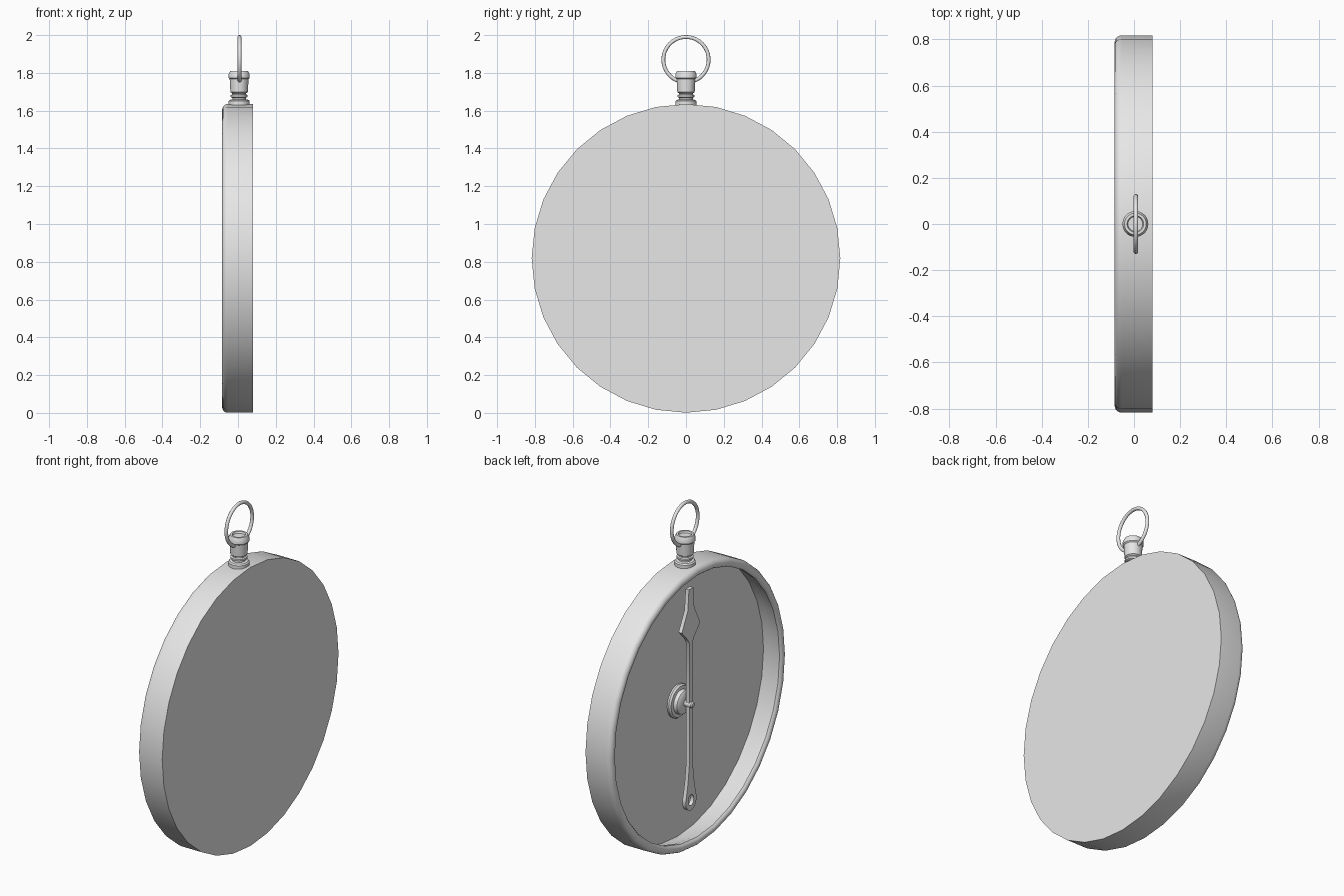
import bpy, bmesh, math
from mathutils import Vector

if "Cube" in bpy.data.objects:
    bpy.data.objects.remove(bpy.data.objects["Cube"])

grey = bpy.data.materials.new("grey_metal")
grey.diffuse_color = (0.8, 0.8, 0.8, 1)
grey.use_nodes = True
grey.node_tree.nodes["Principled BSDF"].inputs["Base Color"].default_value = grey.diffuse_color
CZ = 0.818  # height of the case centre


def finish(ob, angle=35):
    ob.data.materials.clear()
    ob.data.materials.append(grey)
    bpy.ops.object.select_all(action='DESELECT')
    ob.select_set(True)
    bpy.context.view_layer.objects.active = ob
    bpy.ops.object.shade_smooth_by_angle(angle=math.radians(angle))


def lathe(name, profile, axis, center, n=32):
    """Revolve (radius, height) points about the X or Z axis."""
    bm = bmesh.new()
    rings = []
    for r, h in profile:
        ring = []
        for i in range(n if r > 0 else 1):
            a = 2 * math.pi * i / n
            s, c = r * math.sin(a), r * math.cos(a)
            p = Vector((h, s, c)) if axis == 'X' else Vector((s, c, h))
            ring.append(bm.verts.new(p + Vector(center)))
        rings.append(ring)
    for A, B in zip(rings, rings[1:]):
        for i in range(n):
            q = [A[i % len(A)], A[(i + 1) % len(A)], B[(i + 1) % len(B)], B[i % len(B)]]
            bm.faces.new(list(dict.fromkeys(q)))
    bmesh.ops.recalc_face_normals(bm, faces=bm.faces)
    me = bpy.data.meshes.new(name)
    bm.to_mesh(me)
    bm.free()
    ob = bpy.data.objects.new(name, me)
    bpy.context.collection.objects.link(ob)
    finish(ob)
    return ob


# case: flat back at +x, rounded rim and recessed dial facing -x
arc = [(0.787 + 0.03 * math.cos(t), -0.054 - 0.03 * math.sin(t))
       for t in [k * math.pi / 10 for k in range(6)]]
lathe("case", [(0, 0.08), (0.817, 0.08)] + arc +
      [(0.775, -0.08), (0.767, -0.07), (0.768, -0.05), (0.79, 0.01), (0.797, 0.055), (0, 0.055)],
      'X', (0, 0, CZ))

# stepped hub and pin in the dial centre
lathe("hub", [(0.096, 0.058), (0.096, 0.045), (0.088, 0.035), (0.07, 0.032),
              (0.066, 0.012), (0.055, 0.004), (0.018, 0.002), (0.018, -0.042),
              (0.012, -0.048), (0, -0.048)], 'X', (0, 0, CZ))

# crown with collar, grooves and dished cap
lathe("crown", [(0, 1.62), (0.056, 1.62), (0.056, 1.65), (0.05, 1.657), (0.036, 1.66),
                (0.036, 1.668), (0.045, 1.672), (0.045, 1.682), (0.037, 1.686), (0.037, 1.692),
                (0.046, 1.698), (0.05, 1.768), (0.056, 1.774), (0.056, 1.792),
                (0.047, 1.81), (0.036, 1.81), (0.032, 1.8), (0, 1.8)], 'Z', (0.006, 0, 0))

# hanging ring
bpy.ops.mesh.primitive_torus_add(major_segments=40, minor_segments=10, major_radius=0.12,
                                 minor_radius=0.01, location=(0.008, 0, 1.87),
                                 rotation=(0, math.pi / 2, 0))
bpy.context.object.name = "hanging_ring"
finish(bpy.context.object, 60)

# needle: arrowhead, thin shaft and pierced tail
half = [(0.02, 0.68), (0.03, 0.56), (0.085, 0.45), (0.03, 0.39), (0.014, 0.36),
        (0.014, 0.05), (0.014, -0.33), (0.028, -0.45)]
EYE = -0.56
tail = [(0.05 * math.cos(t), EYE + 0.06 * math.sin(t))
        for t in [math.radians(30 - 240 * k / 16) for k in range(17)]]
outline = half + tail + [(-x, y) for x, y in reversed(half)]
hole = [(0.025 * math.cos(k * math.pi / 8), EYE + 0.032 * math.sin(k * math.pi / 8)) for k in range(16)]
cu = bpy.data.curves.new("needle", 'CURVE')
cu.dimensions = '2D'
cu.fill_mode = 'BOTH'
cu.extrude = 0.011
for pts in (outline, hole):
    sp = cu.splines.new('POLY')
    sp.points.add(len(pts) - 1)
    for p, (x, y) in zip(sp.points, pts):
        p.co = (x, y, 0, 1)
    sp.use_cyclic_u = True
needle = bpy.data.objects.new("needle", cu)
bpy.context.collection.objects.link(needle)
needle.location = (-0.022, 0, CZ)
needle.rotation_euler = (math.pi / 2, 0, math.pi / 2)
bpy.ops.object.select_all(action='DESELECT')
needle.select_set(True)
bpy.context.view_layer.objects.active = needle
bpy.ops.object.convert(target='MESH')
finish(bpy.context.object, 30)
